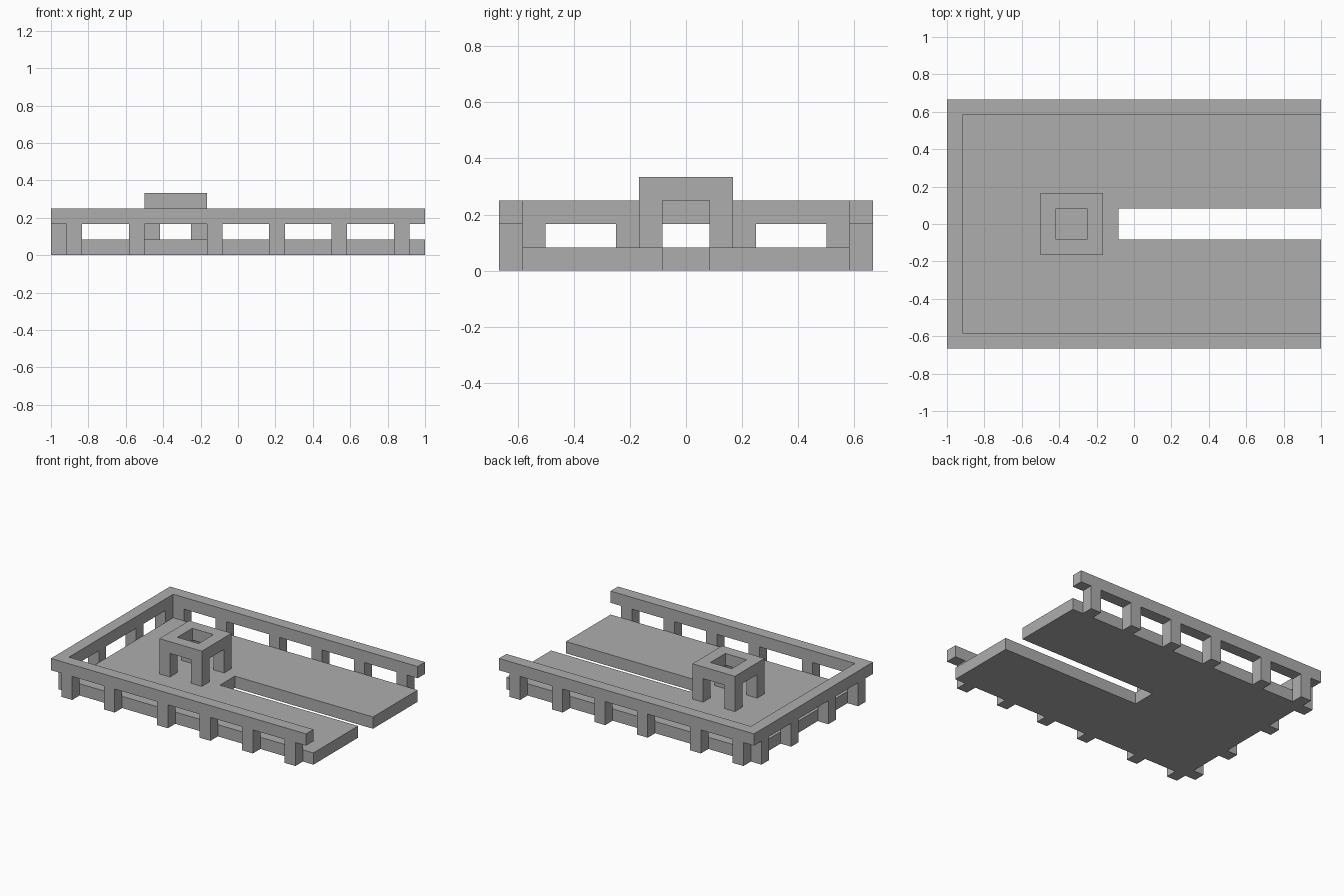
import bpy
import bmesh

cube = bpy.data.objects.get("Cube")
if cube:
    bpy.data.objects.remove(cube, do_unlink=True)

U = 1 / 12  # grid module

grey = bpy.data.materials.new("plain grey")
grey.use_nodes = True
colour = (0.42, 0.42, 0.42, 1)
grey.diffuse_color = colour
grey.node_tree.nodes["Principled BSDF"].inputs["Base Color"].default_value = colour


def finish(name, bm):
    bmesh.ops.recalc_face_normals(bm, faces=bm.faces)
    mesh = bpy.data.meshes.new(name)
    bm.to_mesh(mesh)
    bm.free()
    mesh.materials.append(grey)
    obj = bpy.data.objects.new(name, mesh)
    bpy.context.collection.objects.link(obj)
    return obj


def slab(name, outline, z0, z1):
    """Extrude a flat outline, given in modules, from z0 to z1."""
    bm = bmesh.new()
    face = bm.faces.new([bm.verts.new((x * U, y * U, z0 * U)) for x, y in outline])
    top = bmesh.ops.extrude_face_region(bm, geom=[face])["geom"]
    verts = [v for v in top if isinstance(v, bmesh.types.BMVert)]
    bmesh.ops.translate(bm, verts=verts, vec=(0, 0, (z1 - z0) * U))
    return finish(name, bm)


def post(name, x, y, z0, z1):
    """A square post one module wide, from its low corner."""
    return slab(name, [(x, y), (x + 1, y), (x + 1, y + 1), (x, y + 1)], z0, z1)


# Deck with a long slot open at one end
slab("deck", [(-11, -7), (12, -7), (12, -1), (-1, -1),
              (-1, 1), (12, 1), (12, 7), (-11, 7)], 0, 1)

# Handrail around three sides
slab("handrail", [(-12, -8), (12, -8), (12, -7), (-11, -7),
                  (-11, 7), (12, 7), (12, 8), (-12, 8)], 2, 3)

# Railing posts
for x in (-11, -7, -2, 2, 6, 10):
    post("front_post", x, -8, 0, 2)
    post("back_post", x, 7, 0, 2)
for y in (-7, -3, 2, 6):
    post("end_post", -12, y, 0, 2)

# Small tower: four legs under a square frame with an open middle
for x in (-6, -3):
    for y in (-2, 1):
        post("tower_leg", x, y, 1, 3)

bm = bmesh.new()
rings = []
for z in (3, 4):
    for r in (2, 1):
        rings.append([bm.verts.new(((-4 + sx * r) * U, sy * r * U, z * U))
                      for sx, sy in ((-1, -1), (1, -1), (1, 1), (-1, 1))])
low_out, low_in, high_out, high_in = rings
for a, b in ((low_out, high_out), (high_out, high_in),
             (high_in, low_in), (low_in, low_out)):
    for i in range(4):
        j = (i + 1) % 4
        bm.faces.new((a[i], a[j], b[j], b[i]))
finish("tower_frame", bm)
